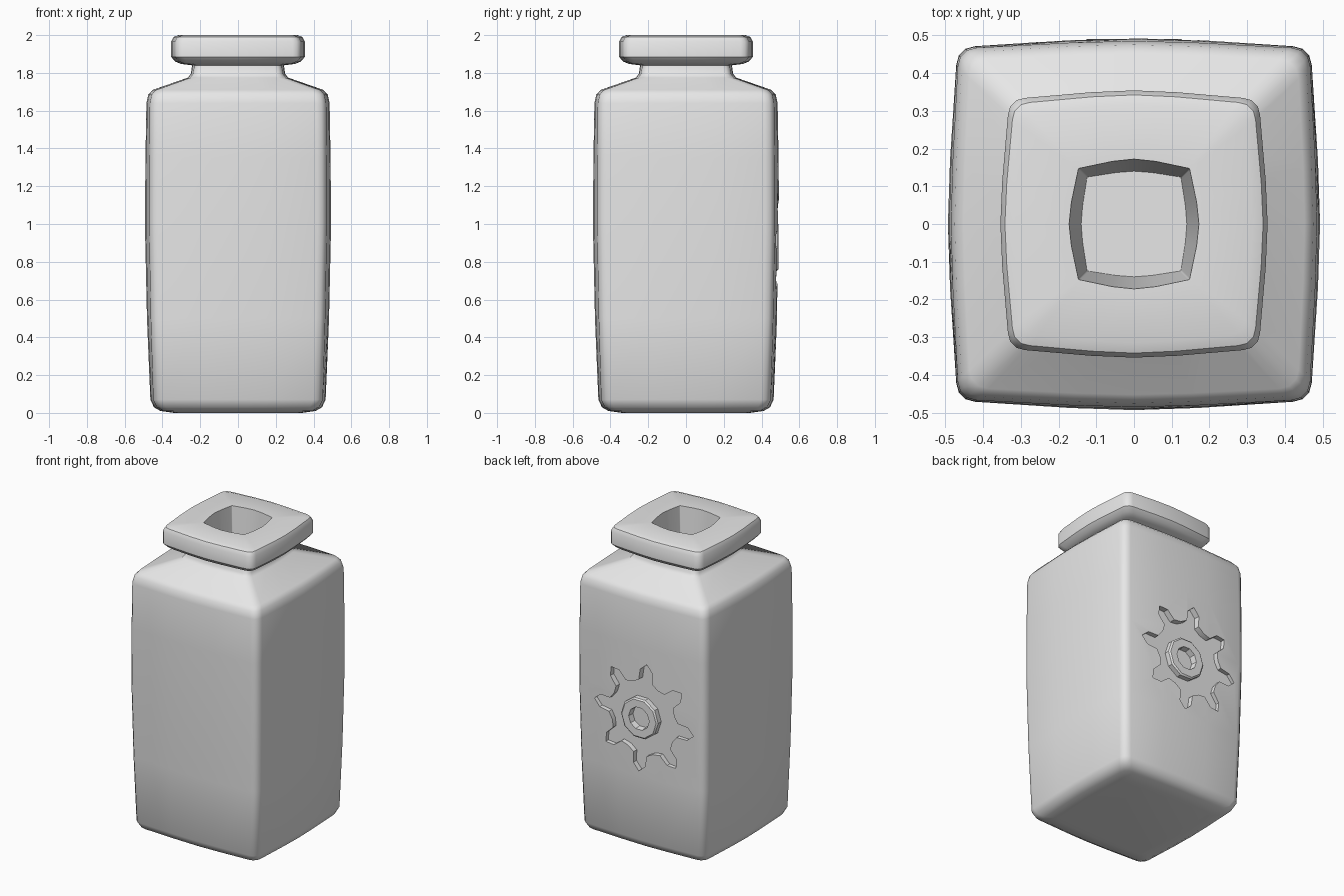
import bpy
import bmesh
from math import cos, sin, pi, radians
from mathutils import Matrix, Vector

cube = bpy.data.objects.get("Cube")
if cube:
    bpy.data.objects.remove(cube, do_unlink=True)

clay = bpy.data.materials.new("plain_grey")
clay.use_nodes = True
GREY = (0.8, 0.8, 0.8, 1)
clay.diffuse_color = GREY
clay.node_tree.nodes["Principled BSDF"].inputs["Base Color"].default_value = GREY


def finish(name, bm):
    """Turn a bmesh into a named object."""
    bmesh.ops.recalc_face_normals(bm, faces=bm.faces)
    mesh = bpy.data.meshes.new(name)
    bm.to_mesh(mesh)
    bm.free()
    obj = bpy.data.objects.new(name, mesh)
    bpy.context.collection.objects.link(obj)
    mesh.materials.append(clay)
    return obj


def activate(obj):
    bpy.ops.object.select_all(action='DESELECT')
    obj.select_set(True)
    bpy.context.view_layer.objects.active = obj


def section(z, w, r, b):
    """Square of half width w with bulging sides (b) and round corners (r)."""
    h = w - b
    side = [Vector((h + b * (1 - abs(t) ** 1.5), t * (h - r), z)) for t in (-.4, 0, .4)]
    side += [Vector((h - r + r * cos(a), h - r + r * sin(a), z))
             for a in (0, pi / 6, pi / 3, pi / 2)]
    return [Matrix.Rotation(k * pi / 2, 3, 'Z') @ p for k in range(4) for p in side]


def loft(bm, rings):
    """Skin closed rings of points and cap both ends."""
    rows = [[bm.verts.new(p) for p in ring] for ring in rings]
    n = len(rows[0])
    for low, high in zip(rows, rows[1:]):
        for i in range(n):
            j = (i + 1) % n
            bm.faces.new((low[i], low[j], high[j], high[i]))
    bm.faces.new(rows[0][::-1])
    bm.faces.new(rows[-1])


# Bottle: base, bulging walls, shoulder, neck, lip and mouth (z, width, corner, bulge)
profile = [
    (0, .34, .05, .01), (.01, .41, .05, .015), (.03, .445, .05, .015),
    (.07, .464, .05, .015), (.5, .482, .05, .02), (1, .493, .05, .022),
    (1.35, .49, .05, .02), (1.64, .485, .05, .018), (1.685, .475, .05, .018),
    (1.71, .452, .05, .016), (1.775, .265, .04, .012), (1.795, .25, .04, .012),
    (1.84, .243, .04, .012), (1.847, .3, .045, .018), (1.86, .333, .045, .02),
    (1.885, .354, .045, .02), (1.965, .354, .045, .02), (1.99, .342, .045, .02),
    (2, .315, .04, .02), (2, .172, .005, .024), (1.6, .14, .005, .015),
]
bm = bmesh.new()
loft(bm, [section(*row) for row in profile])
bottle = finish("bottle", bm)

# Gear-shaped recess cut in the back wall
CENTRE_Z, FLOOR_Y = .88, .45
TOOTH = ((-.5, .235), (-.24, .25), (-.17, .32), (0, .36), (.17, .32), (.24, .25))
outline = []
for tooth in range(8):
    for offset, radius in TOOTH:
        a = radians(45) * (tooth + offset) + radians(5)
        outline.append((-.025 + radius * cos(a), CENTRE_Z + .01 + radius * sin(a)))
bm = bmesh.new()
loft(bm, [[Vector((x, y, z)) for x, z in outline] for y in (FLOOR_Y, .6)])
cutter = finish("gear_cutter", bm)
cutter.hide_render = True
activate(bottle)
cut = bottle.modifiers.new("gear_recess", 'BOOLEAN')
cut.operation = 'DIFFERENCE'
cut.solver = 'EXACT'
cut.object = cutter
bpy.ops.object.modifier_apply(modifier=cut.name)
bpy.data.objects.remove(cutter, do_unlink=True)
bpy.ops.object.shade_smooth_by_angle(angle=radians(40))

# Raised hub ring in the middle of the gear
bm = bmesh.new()
SIDES = 10
loop = ((.07, FLOOR_Y - .01), (.135, FLOOR_Y - .01), (.135, .482), (.125, .49), (.075, .49))
rows = []
for i in range(SIDES):
    a = 2 * pi * i / SIDES
    rows.append([bm.verts.new((r * cos(a), y, CENTRE_Z + r * sin(a))) for r, y in loop])
for i in range(SIDES):
    here, there = rows[i], rows[(i + 1) % SIDES]
    for k in range(len(loop)):
        m = (k + 1) % len(loop)
        bm.faces.new((here[k], here[m], there[m], there[k]))
hub = finish("gear_hub_ring", bm)
activate(hub)
bpy.ops.object.shade_smooth_by_angle(angle=radians(30))
